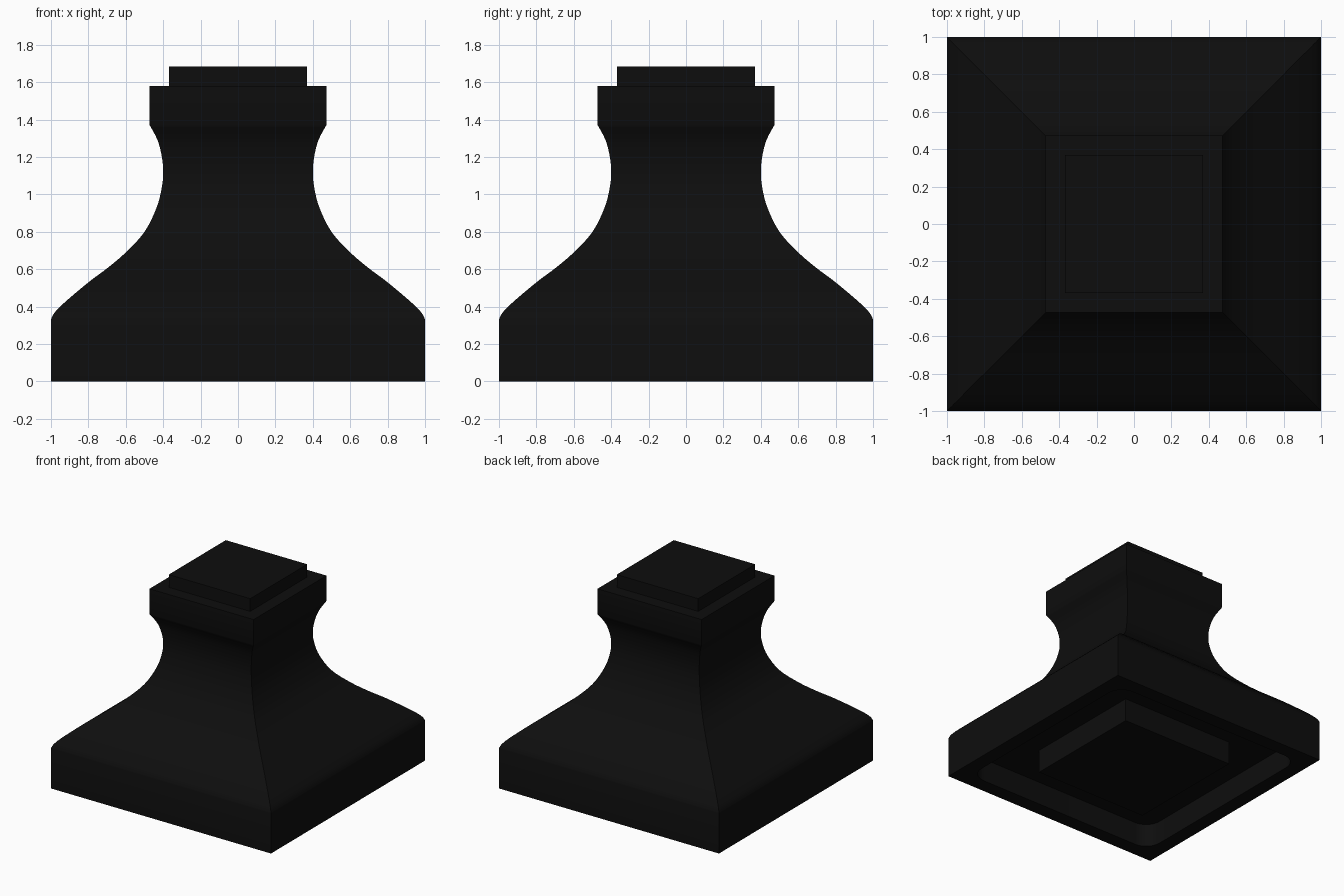
import bpy, bmesh, math

if "Cube" in bpy.data.objects:
    bpy.data.objects.remove(bpy.data.objects["Cube"])

black = bpy.data.materials.new("matte black")
black.diffuse_color = (0.0043, 0.0043, 0.0043, 1)
black.use_nodes = True
black.node_tree.nodes["Principled BSDF"].inputs["Base Color"].default_value = black.diffuse_color


def square(bm, r, z):
    return [bm.verts.new((sx * r, sy * r, z)) for sx, sy in ((1, 1), (-1, 1), (-1, -1), (1, -1))]


def rounded_square(bm, r, corner, z, steps=8):
    ring = []
    for q in range(4):
        mid = math.radians(45 + 90 * q)
        cx = math.copysign(r - corner, math.cos(mid))
        cy = math.copysign(r - corner, math.sin(mid))
        for i in range(steps + 1):
            a = math.radians(90 * q + 90 * i / steps)
            ring.append(bm.verts.new((cx + corner * math.cos(a), cy + corner * math.sin(a), z)))
    return ring


def bridge(bm, lo, hi):
    n = len(lo)
    for i in range(n):
        j = (i + 1) % n
        bm.faces.new((lo[i], lo[j], hi[j], hi[i]))


def fill_between(bm, outer, inner):
    edges = []
    for ring in (outer, inner):
        for i, v in enumerate(ring):
            w = ring[(i + 1) % len(ring)]
            edges.append(bm.edges.get((v, w)) or bm.edges.new((v, w)))
    bmesh.ops.triangle_fill(bm, use_beauty=True, edges=edges, normal=(0, 0, -1))


def smooth_curve(pts, steps=4):
    # Catmull-Rom through the control points
    p = [pts[0]] + pts + [pts[-1]]
    out = []
    for k in range(1, len(p) - 2):
        for s in range(steps):
            t = s / steps
            out.append(tuple(0.5 * (2 * b + (c - a) * t + (2 * a - 5 * b + 4 * c - d) * t * t
                                    + (3 * b - a - 3 * c + d) * t ** 3)
                             for a, b, c, d in zip(p[k - 1], p[k], p[k + 1], p[k + 2])))
    return out + [pts[-1]]


# Flared skirt, waist and neck as (half width, height)
flare = [(1, .33), (.983, .365), (.93, .42), (.80, .53), (.70, .605), (.60, .69), (.50, .80),
         (.435, .93), (.407, 1.04), (.40, 1.12), (.407, 1.20), (.43, 1.29), (.473, 1.372)]
# Square collar and top plate
profile = [(1, 0)] + smooth_curve(flare) + [(.473, 1.58), (.37, 1.58), (.37, 1.685)]

bm = bmesh.new()
rings = [square(bm, r, z) for r, z in profile]
for lo, hi in zip(rings, rings[1:]):
    bridge(bm, lo, hi)
bm.faces.new(rings[-1])

# Underside: rounded groove around a square centre block
depth = 0.19
rim, roof = rounded_square(bm, .88, .13, 0), rounded_square(bm, .88, .13, depth)
block_top, block_base = square(bm, .512, depth), square(bm, .512, 0)
bridge(bm, rim, roof)
bridge(bm, block_base, block_top)
bm.faces.new(block_base)
fill_between(bm, rings[0], rim)
fill_between(bm, roof, block_top)
bmesh.ops.recalc_face_normals(bm, faces=bm.faces)

mesh = bpy.data.meshes.new("flared_post_base")
bm.to_mesh(mesh)
bm.free()
mesh.materials.append(black)
base = bpy.data.objects.new("flared_post_base", mesh)
bpy.context.collection.objects.link(base)
bpy.context.view_layer.objects.active = base
base.select_set(True)
bpy.ops.object.shade_smooth_by_angle(angle=math.radians(30))
